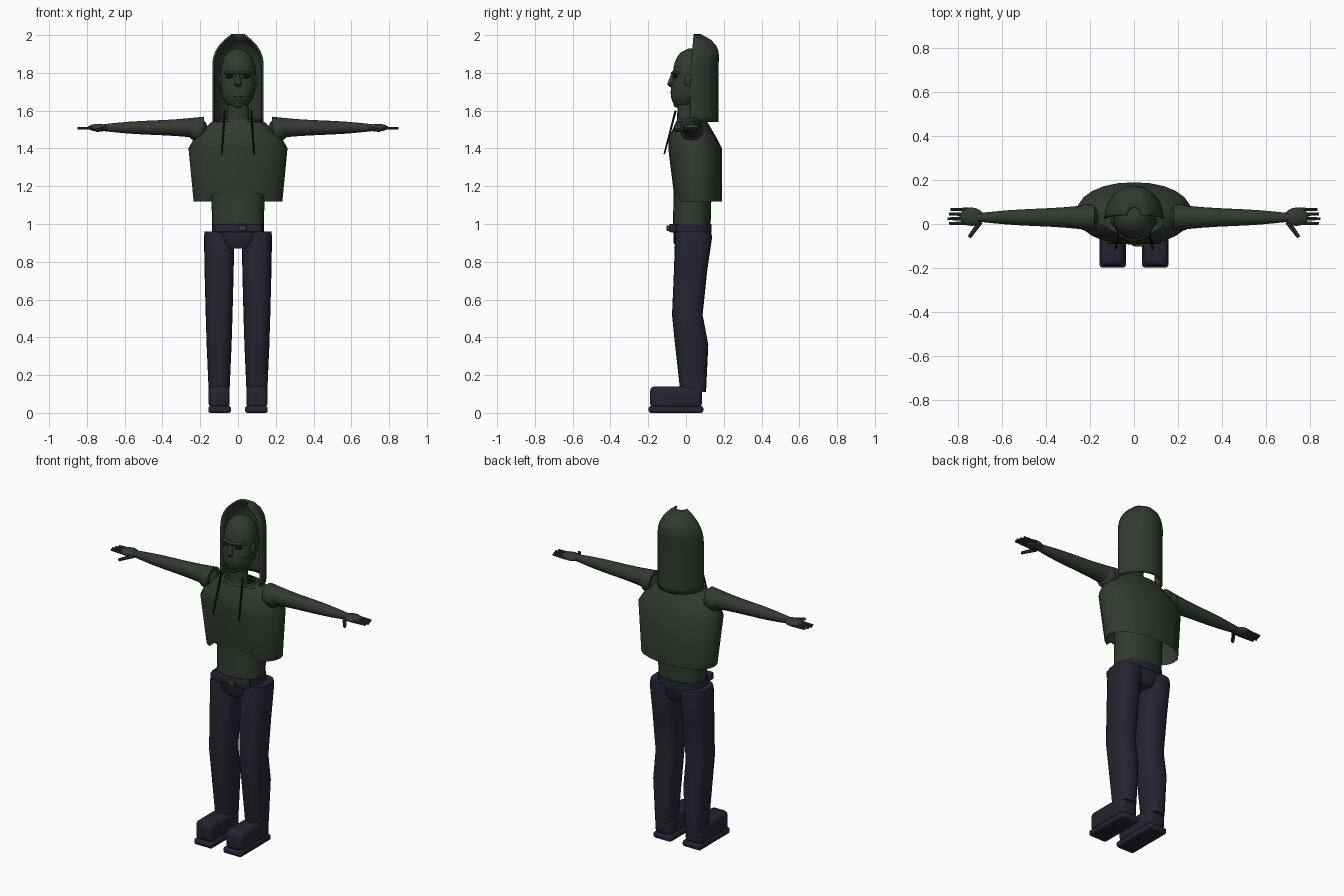
import bpy, bmesh, math
from mathutils import Vector

if "Cube" in bpy.data.objects:
    bpy.data.objects.remove(bpy.data.objects["Cube"])


def material(name, *rgb):
    mat = bpy.data.materials.new(name)
    mat.use_nodes = True
    mat.diffuse_color = (*rgb, 1)
    shader = mat.node_tree.nodes["Principled BSDF"]
    shader.inputs["Base Color"].default_value = (*rgb, 1)
    return mat


GREEN = material("dark green", .032, .042, .03)
NAVY = material("dark navy", .018, .018, .031)
BLACK = material("near black", .006, .007, .006)
OLIVE = material("olive metal", .045, .045, .022)


def finish(bm, name, mat):
    bmesh.ops.recalc_face_normals(bm, faces=bm.faces)
    mesh = bpy.data.meshes.new(name)
    bm.to_mesh(mesh)
    bm.free()
    mesh.materials.append(mat)
    ob = bpy.data.objects.new(name, mesh)
    bpy.context.collection.objects.link(ob)
    bpy.ops.object.select_all(action="DESELECT")
    ob.select_set(True)
    bpy.context.view_layer.objects.active = ob
    bpy.ops.object.shade_smooth_by_angle(angle=math.radians(40))
    return ob


def loft(name, rings, mat, offset=0, power=2, sideways=0, capped=True, half=False):
    """Skin rings of (position, centre, radius, radius) up z, or along x if sideways is its sign."""
    bm = bmesh.new()
    loops = []
    steps = 24
    for position, centre, radius_a, radius_b in rings:
        loop = []
        for i in range(steps + half):
            turn = math.pi * i / steps * (1 if half else 2)
            c, s = math.cos(turn), math.sin(turn)
            a = offset + radius_a * math.copysign(abs(c) ** (2 / power), c)
            b = centre + radius_b * math.copysign(abs(s) ** (2 / power), s)
            place = (position * sideways, a, b) if sideways else (a, b, position)
            loop.append(bm.verts.new(place))
        loops.append(loop)
    for low, high in zip(loops, loops[1:]):
        for i in range(steps):
            j = (i + 1) % len(low)
            bm.faces.new((low[i], low[j], high[j], high[i]))
    if capped:
        bm.faces.new(loops[0])
        bm.faces.new(loops[-1])
    return finish(bm, name, mat)


def box(name, centre, size, mat, bevel):
    bm = bmesh.new()
    bmesh.ops.create_cube(bm, size=1)
    for vert in bm.verts:
        vert.co = Vector(centre) + vert.co * Vector(size)
    bmesh.ops.bevel(bm, geom=bm.edges[:], offset=bevel, segments=3, profile=.5, affect="EDGES")
    return finish(bm, name, mat)


def ball(name, centre, radii, mat):
    bm = bmesh.new()
    bmesh.ops.create_uvsphere(bm, u_segments=16, v_segments=10, radius=1)
    for vert in bm.verts:
        vert.co = Vector(centre) + vert.co * Vector(radii)
    return finish(bm, name, mat)


def rod(name, start, end, radius, mat):
    start, end = Vector(start), Vector(end)
    bm = bmesh.new()
    bmesh.ops.create_cone(bm, cap_ends=True, segments=8, radius1=radius,
                          radius2=radius * .7, depth=(end - start).length)
    turn = (end - start).to_track_quat("Z", "Y")
    for vert in bm.verts:
        vert.co = turn @ vert.co + (start + end) / 2
    return finish(bm, name, mat)


def mirror_x(*obs):
    for ob in obs:
        ob.modifiers.new("mirror", "MIRROR")


# Head: an egg whose lower half leans forward to the chin
def head_ring(u):
    swell = (1 - abs(u) ** 2.4) ** .45
    return 1.77 + .16 * u, .03 + .04 * min(u, 0), .096 * swell, .1 * swell


loft("head", [head_ring(i / 8) for i in range(-7, 8)] + [head_ring(.99)], GREEN)
loft("nose", [(1.725, -.065, .012, .02), (1.74, -.07, .02, .03), (1.8, -.06, .009, .016)], GREEN)
ball("brow", (0, -.03, 1.8), (.075, .05, .015), GREEN)
ball("mouth", (0, -.058, 1.675), (.03, .02, .01), GREEN)
box("mouth_line", (0, -.074, 1.675), (.05, .009, .004), BLACK, .001)
ball("chin", (0, -.045, 1.635), (.03, .022, .02), GREEN)
mirror_x(ball("eye", (.042, -.055, 1.78), (.024, .016, .009), BLACK),
         ball("cheek", (.045, -.037, 1.73), (.03, .025, .025), GREEN),
         ball("ear", (.094, .012, 1.76), (.012, .02, .032), GREEN))
loft("neck", [(1.5, .015, .075, .06), (1.55, 0, .06, .047), (1.66, 0, .055, .045)], GREEN)


# Hood: an open-fronted shell, straight below and closing over the crown
def hood_ring(t):
    z = 1.54 + .46 * t
    close = max(0, z - 1.83) / .17
    return z, .025 + .015 * close, .13 * (1 - .75 * close ** 2.5), .14 * (1 - .75 * close ** 4)


hood = loft("hood", [hood_ring(i / 16) for i in range(17)], GREEN, capped=False, half=True)
shell = hood.modifiers.new("thickness", "SOLIDIFY")
shell.thickness = .012
shell.offset = 0

# Jacket with an open, notched hem, and the body under it
jacket = loft("jacket", [(1.12, .063, .235, .127), (1.4, .048, .262, .142), (1.46, .035, .23, .125),
                         (1.54, .03, .14, .083), (1.545, .025, .075, .055)],
              GREEN, power=2.15, capped=False)
for vert in jacket.data.vertices:
    if vert.co.z < 1.13 and vert.co.y < .05 and abs(vert.co.x) < .15:
        vert.co.z += .04
loft("waist", [(.98, .03, .137, .1), (1.35, .04, .145, .1)], GREEN, power=2.4)
loft("collar", [(1.515, .02, .112, .085), (1.555, .02, .088, .065)], GREEN, capped=False)
mirror_x(rod("drawstring", (.07, -.055, 1.6), (.086, -.115, 1.37), .006, BLACK))


# Arms taper to the wrist with a slight swell at the forearm
def arm_ring(t):
    radius = .06 - .041 * t - .003 * math.sin(math.tau * t)
    return .18 + .53 * t, 1.51, radius, radius * .97


for side, s in (("left", 1), ("right", -1)):
    loft(side + "_arm", [arm_ring(i / 8) for i in range(9)], GREEN, offset=.03, sideways=s)
    ball(side + "_shoulder", (s * .215, .03, 1.5), (.055, .062, .062), GREEN)
    ball(side + "_hand", (s * .74, .033, 1.51), (.055, .042, .02), GREEN)
    for i, name in enumerate(("index", "middle", "ring", "little")):
        y = .003 + .021 * i
        tip = .85 - .007 * abs(i - 1)
        rod(f"{side}_{name}_finger", (s * .75, y, 1.507), (s * tip, y, 1.507), .009, GREEN)
    rod(side + "_thumb", (s * .7, .01, 1.505), (s * .75, -.06, 1.495), .012, GREEN)

# Trouser top, belt and buckle
loft("pelvis", [(.87, .03, .06, .08), (.9, .03, .12, .095), (.97, .033, .135, .1)], NAVY, power=2.6)
loft("belt", [(.955, .028, .138, .108), (1, .028, .138, .108)], NAVY, power=2.5)
box("belt_front", (0, -.07, .978), (.245, .04, .042), NAVY, .006)
box("buckle", (.024, -.092, .978), (.042, .022, .03), OLIVE, .004)

# Legs bend forward at the knee; shoes have an upper and a wider sole
for side, s in (("left", 1), ("right", -1)):
    loft(side + "_leg", [(.11, .038, .055, .068), (.36, .03, .066, .088), (.52, .007, .071, .081),
                         (.75, .024, .077, .088), (.93, .04, .08, .098), (.96, .04, .077, .092)],
         NAVY, offset=s * .1, power=2.5)
    box(side + "_shoe", (s * .1, -.053, .083), (.112, .275, .115), NAVY, .026)
    box(side + "_sole", (s * .097, -.053, .018), (.12, .29, .036), NAVY, .012)
